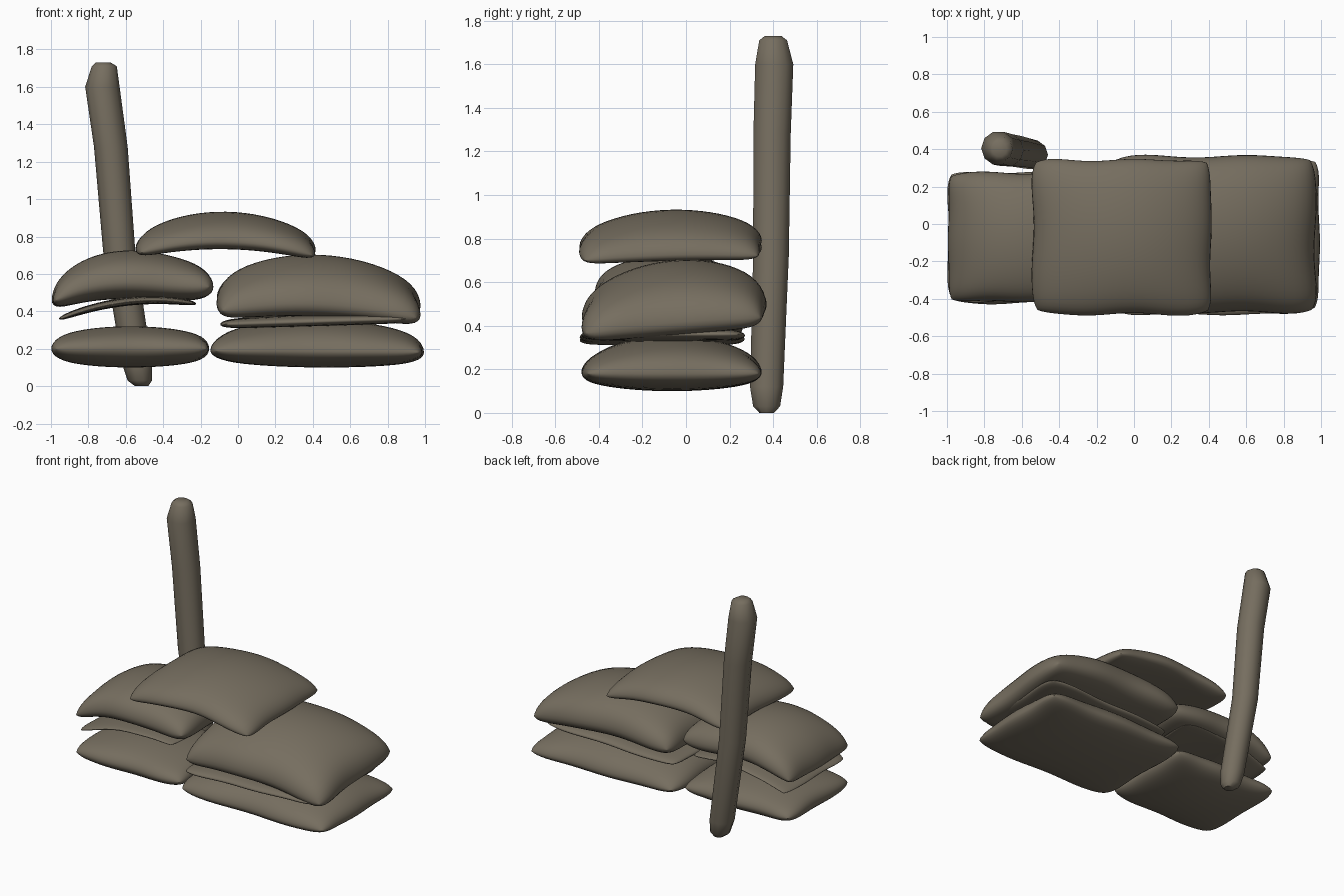
import bpy, bmesh, math
from mathutils import Vector

cube = bpy.data.objects.get("Cube")
if cube:
    bpy.data.objects.remove(cube, do_unlink=True)

canvas = bpy.data.materials.new("drab_canvas")
canvas.use_nodes = True
COLOUR = (0.18, 0.155, 0.115, 1)
canvas.diffuse_color = COLOUR
canvas.node_tree.nodes["Principled BSDF"].inputs["Base Color"].default_value = COLOUR


def finish(name, bm, sharp):
    bmesh.ops.recalc_face_normals(bm, faces=bm.faces)
    mesh = bpy.data.meshes.new(name)
    bm.to_mesh(mesh)
    bm.free()
    mesh.materials.append(canvas)
    obj = bpy.data.objects.new(name, mesh)
    bpy.context.collection.objects.link(obj)
    bpy.ops.object.select_all(action='DESELECT')
    obj.select_set(True)
    bpy.context.view_layer.objects.active = obj
    bpy.ops.object.shade_smooth_by_angle(angle=math.radians(sharp))


def sandbag(name, x, y, ends, arch, puff, rim, tilt=0.0, arch_y=0.0, skew=0.0, seed=0.0):
    """Pillow between x and y limits; ends = seam heights, puff = swell up and
    down, rim = half thickness of the rounded border."""
    n = 28
    bm = bmesh.new()
    for side, swell in ((1, puff[0]), (-1, puff[1])):
        rows = []
        for j in range(n + 1):
            v = math.sin(math.pi / 2 * (2 * j / n - 1))
            row = []
            for i in range(n + 1):
                u = math.sin(math.pi / 2 * (2 * i / n - 1))
                # Rounded corners, pinched sides and a gentle crease in the outline
                px = u * (1 - 0.06 * v**8 - 0.02 * (1 - v * v))
                py = v * (1 - 0.06 * u**8 - 0.02 * (1 - u * u))
                px += 0.01 * u * u * math.sin(5 * v + seed)
                py += 0.015 * v * v * math.sin(6 * u + seed)
                bulge = max(0, 1 - u * u)**0.5 * max(0, 1 - v * v)**0.65
                border = math.sqrt(max(0, (1 - u**12) * (1 - v**12)))
                z = ends[0] + (ends[1] - ends[0]) * (u + 1) / 2
                z += arch * (1 - u * u) * (1 + skew * u)
                z += arch_y * (1 - v * v) + tilt * v
                z += side * (swell * bulge + rim * border)
                row.append(bm.verts.new((
                    (x[0] + x[1]) / 2 + (x[1] - x[0]) / 2 * px,
                    (y[0] + y[1]) / 2 + (y[1] - y[0]) / 2 * py, z)))
            rows.append(row)
        for a, b in zip(rows, rows[1:]):
            for i in range(n):
                bm.faces.new((a[i], a[i + 1], b[i + 1], b[i]))
    bmesh.ops.remove_doubles(bm, verts=bm.verts, dist=0.0005)
    finish(name, bm, 150)


# Bottom course
sandbag("bottom_right_bag", (-1.0, -0.15), (-0.43, 0.28), (0.2, 0.2), 0.0,
        (0.09, 0.07), 0.03, seed=1)
sandbag("bottom_left_bag", (-0.15, 1.0), (-0.48, 0.35), (0.19, 0.18), 0.0,
        (0.14, 0.055), 0.03, seed=2)

# Thin, nearly empty bags between the courses
sandbag("thin_right_bag", (-0.96, -0.22), (-0.42, 0.27), (0.36, 0.44), 0.05,
        (0.015, 0.01), 0.01, seed=3)
sandbag("thin_left_bag", (-0.1, 0.93), (-0.49, 0.27), (0.33, 0.36), 0.0,
        (0.02, 0.005), 0.02, seed=4)

# Middle course, sagging over what lies below
sandbag("middle_right_bag", (-1.0, -0.13), (-0.42, 0.28), (0.46, 0.53), 0.06,
        (0.125, 0.045), 0.045, skew=-0.7, seed=5)
sandbag("middle_left_bag", (-0.12, 0.98), (-0.48, 0.37), (0.44, 0.4), 0.055,
        (0.155, 0.05), 0.055, tilt=0.035, arch_y=0.015, seed=6)

# Top bag
sandbag("top_bag", (-0.55, 0.42), (-0.49, 0.35), (0.725, 0.71), 0.065,
        (0.1, 0.025), 0.035, tilt=0.01, arch_y=0.015, seed=7)

# Leaning pole: x, y, z, radius of each ring
RINGS = [(-0.515, 0.37, 0.0, 0.035), (-0.525, 0.37, 0.03, 0.065), (-0.54, 0.37, 0.12, 0.08),
         (-0.635, 0.39, 0.72, 0.086), (-0.68, 0.395, 1.28, 0.09),
         (-0.725, 0.405, 1.6, 0.092), (-0.715, 0.4, 1.71, 0.067), (-0.72, 0.4, 1.73, 0.04)]
SIDES = 10
bm = bmesh.new()
loops = []
for cx, cy, cz, r in RINGS:
    loops.append([bm.verts.new(Vector((cx, cy, cz)) + Vector((
        r * math.cos(2 * math.pi * k / SIDES), r * math.sin(2 * math.pi * k / SIDES), 0)))
        for k in range(SIDES)])
for a, b in zip(loops, loops[1:]):
    for k in range(SIDES):
        m = (k + 1) % SIDES
        bm.faces.new((a[k], a[m], b[m], b[k]))
bm.faces.new(loops[0])
bm.faces.new(loops[-1])
finish("leaning_pole", bm, 50)
